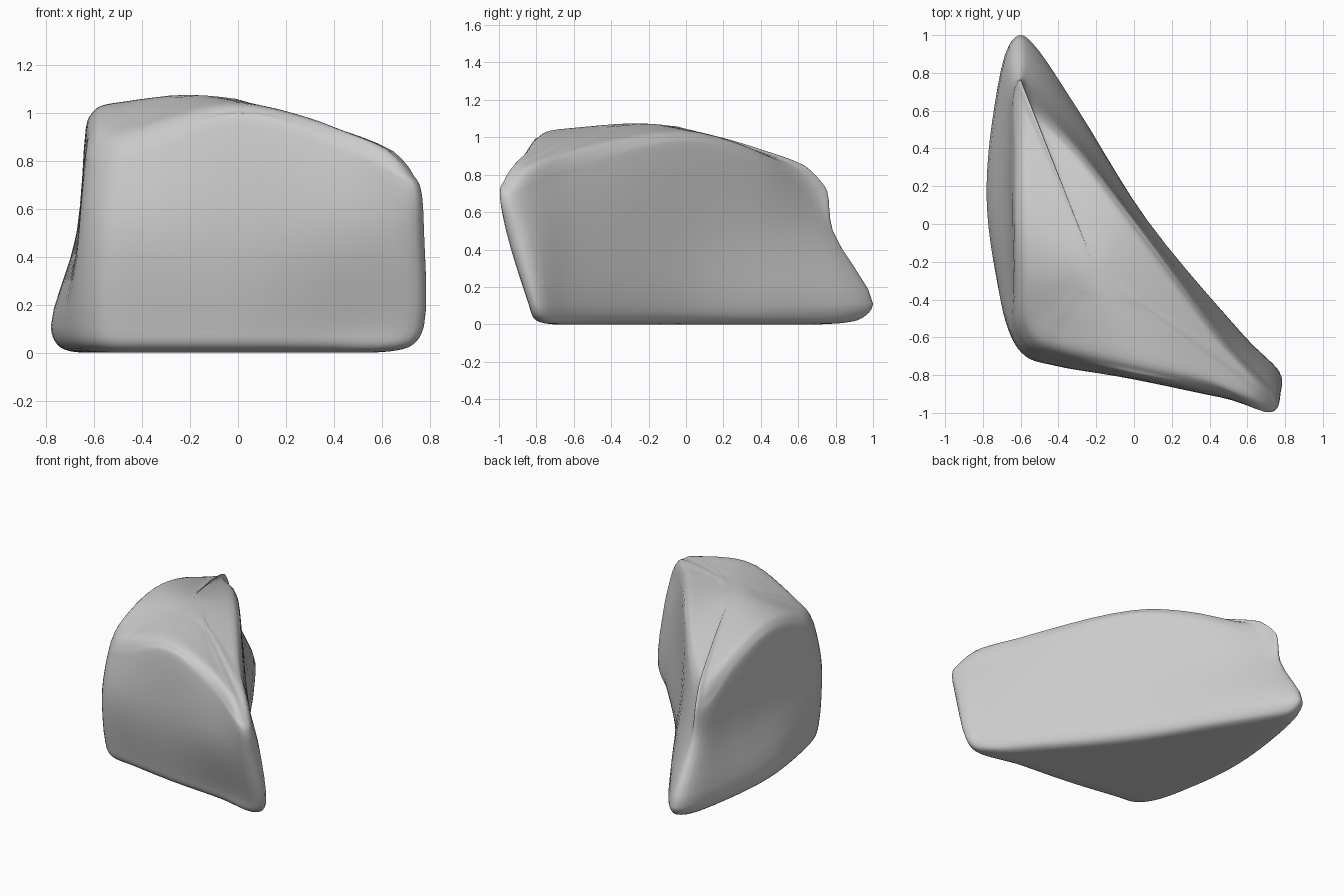
import bpy, bmesh
from mathutils import Vector

if "Cube" in bpy.data.objects:
    bpy.data.objects.remove(bpy.data.objects["Cube"])

# Columns round the wedge-shaped rock, counter-clockwise from the right corner:
# (low x, y), (middle x, y), (upper edge x, y), upper edge height
COLS = [
    ((.735, -.84), (.74, -.955), (.73, -.995), .70),    # right corner
    ((.775, -.80), (.775, -.88), (.76, -.94), .69),
    ((.59, -.60), (.53, -.59), (.49, -.62), .80),       # long slanting side
    ((.07, .02), (.05, 0), (.02, 0), .94),
    ((-.30, .61), (-.30, .47), (-.30, .41), .83),
    ((-.54, .96), (-.555, .755), (-.57, .70), .69),     # back corner
    ((-.60, 1.0), (-.60, .785), (-.60, .755), .71),
    ((-.66, .95), (-.64, .74), (-.63, .70), .69),
    ((-.75, .55), (-.67, .42), (-.635, .38), .83),      # left side
    ((-.78, .13), (-.67, .05), (-.635, 0), .93),
    ((-.735, -.25), (-.66, -.32), (-.63, -.32), .89),
    ((-.66, -.55), (-.655, -.57), (-.625, -.54), .79),  # front left corner
    ((-.57, -.66), (-.575, -.70), (-.55, -.66), .77),
    ((-.40, -.69), (-.42, -.75), (-.40, -.71), .81),
    ((0, -.75), (0, -.82), (0, -.80), .95),             # front side
    ((.45, -.79), (.45, -.91), (.45, -.90), .83),
]
CENTRE = Vector((-.2, -.25))
PEAK = 1.075


def inset(xy, s, z):
    p = CENTRE.lerp(Vector(xy), s)
    return Vector((p.x, p.y, z))


def column(low, mid, top, h):
    """Profile from the underside, up the wall and over the rounded edge."""
    pts = [inset(low, .5, .003), inset(low, .85, .005), inset(low, .955, .035),
           inset(low, 1, .11), inset(mid, 1, .50), inset(top, 1, h),
           inset(top, .97, h + .05)]
    for s in (.88, .65, .42, .2):
        pts.append(inset(top, s, PEAK + (h + .09 - PEAK) * s ** 1.6))
    return pts


def spline(p, n, closed):
    """Centripetal curve through the points, n steps per span."""
    q = [p[-1], *p, p[0], p[1]] if closed else [2 * p[0] - p[1], *p, 2 * p[-1] - p[-2]]
    out = []
    for i in range(len(q) - 3):
        a, b, c, d = q[i:i + 4]
        t0 = 0
        t1 = t0 + (b - a).length ** .5
        t2 = t1 + (c - b).length ** .5
        t3 = t2 + (d - c).length ** .5
        for k in range(n):
            t = t1 + (t2 - t1) * k / n
            a1 = a.lerp(b, (t - t0) / (t1 - t0))
            a2 = b.lerp(c, (t - t1) / (t2 - t1))
            a3 = c.lerp(d, (t - t2) / (t3 - t2))
            b1 = a1.lerp(a2, (t - t0) / (t2 - t0))
            b2 = a2.lerp(a3, (t - t1) / (t3 - t1))
            out.append(b1.lerp(b2, (t - t1) / (t2 - t1)))
    if not closed:
        out.append(p[-1])
    return out


# Rock surface: smooth each column upward, then smooth each level round
profiles = [spline(column(*c), 4, False) for c in COLS]
bm = bmesh.new()
rings = [[bm.verts.new(v) for v in spline(list(level), 5, True)] for level in zip(*profiles)]
n = len(rings[0])
for lo, hi in zip(rings, rings[1:]):
    for i in range(n):
        j = (i + 1) % n
        bm.faces.new((lo[i], lo[j], hi[j], hi[i]))

# Close the underside and the summit
for ring, z in ((rings[0], .003), (rings[-1], PEAK)):
    tip = bm.verts.new((CENTRE.x, CENTRE.y, z))
    for i in range(n):
        bm.faces.new((ring[i], ring[(i + 1) % n], tip))

# Soften the creases over the top
top = [v for ring in rings[25:] for v in ring]
for _ in range(8):
    bmesh.ops.smooth_vert(bm, verts=top, factor=.5, use_axis_z=True)
for v in bm.verts:
    v.co.z = max(v.co.z, 0)
bmesh.ops.recalc_face_normals(bm, faces=bm.faces)

mesh = bpy.data.meshes.new("rock")
bm.to_mesh(mesh)
bm.free()
mesh.shade_smooth()
rock = bpy.data.objects.new("rock", mesh)
bpy.context.collection.objects.link(rock)
